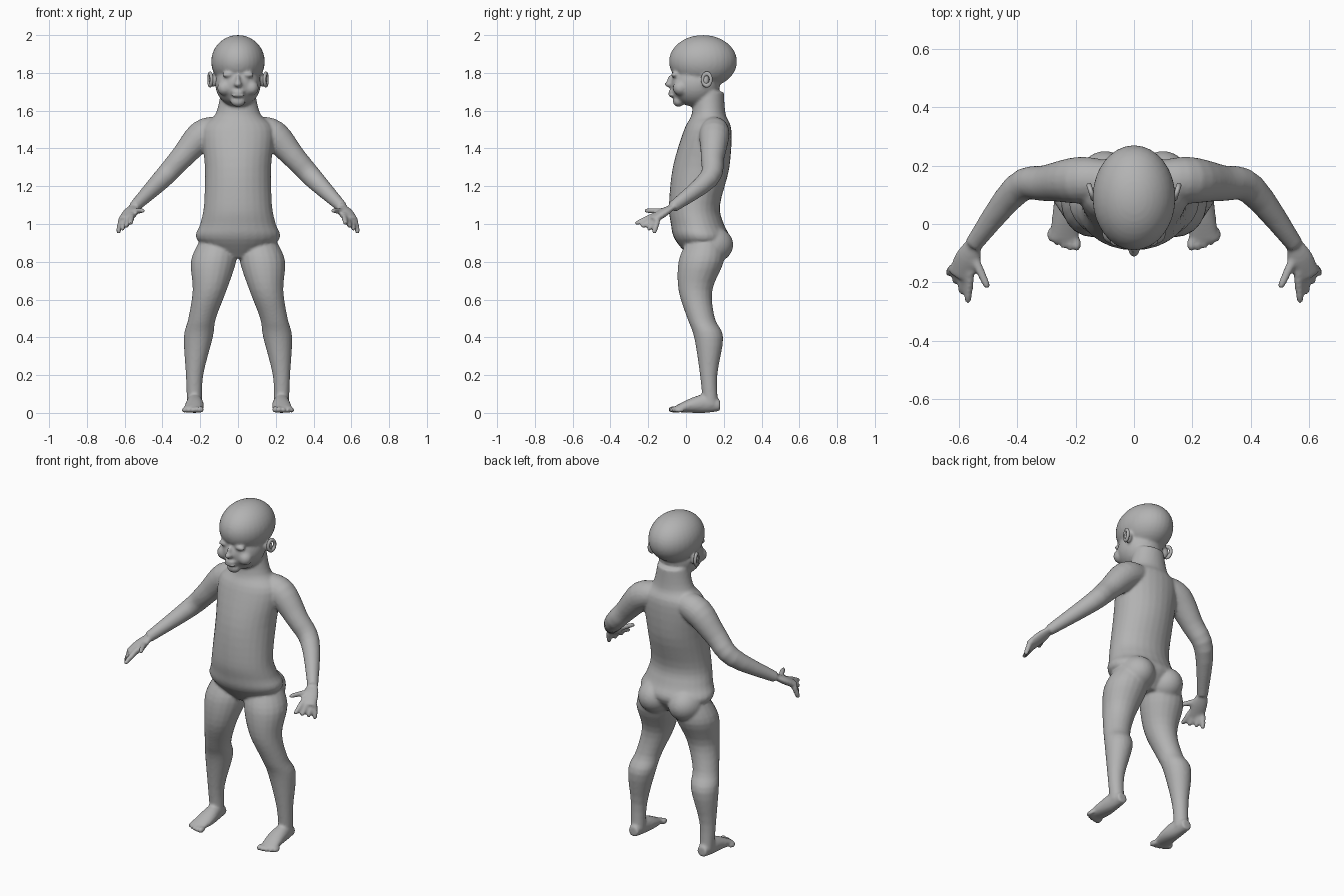
import bpy
import bmesh
import math
from mathutils import Vector, Matrix

if "Cube" in bpy.data.objects:
    bpy.data.objects.remove(bpy.data.objects["Cube"], do_unlink=True)

grey = bpy.data.materials.new("plain grey")
grey.use_nodes = True
grey.diffuse_color = (.45, .45, .45, 1)
grey.node_tree.nodes["Principled BSDF"].inputs["Base Color"].default_value = grey.diffuse_color

ACROSS, DEEP, UP = Matrix.Identity(3)
HORIZONTAL_SLICE = (ACROSS, DEEP)
FRONTAL_SLICE = (ACROSS, UP)


def smooth_rows(rows, steps=4):
    """Pass a Catmull-Rom curve through rows of numbers."""
    padded = [rows[0], *rows, rows[-1]]
    result = []
    for before, start, end, after in zip(padded, padded[1:], padded[2:], padded[3:]):
        for step in range(steps):
            t = step / steps
            row = []
            for p, a, b, n in zip(before, start, end, after):
                leave, arrive = (b - p) / 2, (n - a) / 2
                bend = 3 * (b - a) - 2 * leave - arrive
                curl = 2 * (a - b) + leave + arrive
                row.append(a + t * (leave + t * (bend + t * curl)))
            result.append(row)
    result.append(rows[-1])
    return result


def loft(bm, rows, side=1, axes=None, sides=20, flatness=1):
    """Skin a closed tube; rows hold centre x, y, z, half width and optional half depth."""
    rows = smooth_rows(rows)
    centres = [Vector((side * row[0], row[1], row[2])) for row in rows]
    rings = []
    for i, (centre, row) in enumerate(zip(centres, rows)):
        if axes:
            u, v = axes
        else:
            ahead = centres[min(i + 1, len(rows) - 1)]
            behind = centres[max(i - 1, 0)]
            tangent = (ahead - behind).normalized()
            u = tangent.cross(UP).normalized()
            v = u.cross(tangent) * flatness
        ring = []
        for k in range(sides):
            angle = math.tau * k / sides
            offset = u * row[3] * math.cos(angle) + v * row[-1] * math.sin(angle)
            ring.append(bm.verts.new(centre + offset))
        rings.append(ring)
    for lower, upper in zip(rings, rings[1:]):
        for k in range(sides):
            bm.faces.new((lower[k - 1], lower[k], upper[k], upper[k - 1]))
    bm.faces.new(rings[0])
    bm.faces.new(rings[-1])


def blob(bm, centre, size):
    """Add an ellipsoid with the given half sizes."""
    place = Matrix.Translation(centre) @ Matrix.Diagonal((*size, 1))
    bmesh.ops.create_uvsphere(bm, u_segments=32, v_segments=20, radius=1, matrix=place)


def add_finger(bm, base, tip, side):
    loft(bm, [(*base, .016), (*base.lerp(tip, .8), .014), (*tip, .008)], side, sides=10)


body = bmesh.new()

# Torso and neck: height, front, back and half width
torso = [(.82, .02, .16, .1), (.92, -.06, .23, .22), (1, -.08, .2, .2),
         (1.1, -.09, .18, .18), (1.3, -.07, .23, .175), (1.5, -.01, .24, .19),
         (1.58, .03, .21, .12), (1.7, .04, .2, .09)]
loft(body, [(0, (front + back) / 2, z, width, (back - front) / 2)
            for z, front, back, width in torso], axes=HORIZONTAL_SLICE, sides=28)

# Skull, face and chin
blob(body, (0, .09, 1.86), (.142, .18, .14))
blob(body, (0, .05, 1.74), (.12, .13, .12))
blob(body, (0, -.04, 1.65), (.04, .03, .03))

# Nose and lips
blob(body, (0, -.09, 1.74), (.02, .024, .016))
blob(body, (0, -.08, 1.76), (.012, .02, .03))
for lip_height in (1.7, 1.68):
    blob(body, (0, -.075, lip_height), (.035, .02, .009))

arm = [(.1, .15, 1.5, .07), (.19, .15, 1.47, .08), (.3, .14, 1.35, .062),
       (.4, .12, 1.24, .053), (.55, -.07, 1.09, .03)]
palm = [(.55, -.07, 1.09, .03), (.57, -.12, 1.06, .045), (.6, -.18, 1.02, .04)]
leg = [(.11, .1, .9, .1), (.13, .08, .8, .12), (.15, .05, .65, .09),
       (.19, .08, .5, .073), (.21, .12, .4, .077), (.23, .12, .2, .046),
       (.23, .13, .04, .04)]
foot = [(.23, .18, .04, .03, .03), (.23, .11, .05, .04, .05),
        (.23, .03, .04, .05, .04), (.24, -.06, .02, .05, .015)]

index_base, index_tip = Vector((.56, -.16, 1.05)), Vector((.57, -.27, 1))
little_base, little_tip = Vector((.62, -.15, 1.02)), Vector((.635, -.17, .95))
thumb_base, thumb_tip = Vector((.55, -.11, 1.07)), Vector((.5, -.22, 1.07))

for side in (1, -1):
    # Cheek, closed eyelid and ear shell
    blob(body, (.07 * side, -.03, 1.72), (.04, .04, .04))
    blob(body, (.055 * side, -.06, 1.79), (.03, .02, .014))
    blob(body, (.13 * side, .105, 1.76), (.025, .02, .035))

    # Arm and hand
    loft(body, arm, side)
    loft(body, palm, side, flatness=.5)
    for i in range(4):
        add_finger(body, index_base.lerp(little_base, i / 3), index_tip.lerp(little_tip, i / 3), side)
    add_finger(body, thumb_base, thumb_tip, side)

    # Seat, leg and foot
    blob(body, (.1 * side, .13, .89), (.1, .12, .1))
    loft(body, leg, side, HORIZONTAL_SLICE)
    loft(body, foot, side, FRONTAL_SLICE)
    for i in range(5):
        size = .018 - i * .001
        blob(body, ((.196 + i * .0225) * side, -.068 + i * i * .002, size), (size * .8, .027, size))

# Merge everything into one continuous skin
bmesh.ops.recalc_face_normals(body, faces=body.faces)
mesh = bpy.data.meshes.new("body")
body.to_mesh(mesh)
body.free()
mesh.materials.append(grey)
skin = bpy.data.objects.new("body", mesh)
bpy.context.collection.objects.link(skin)
merge = skin.modifiers.new("merge", "REMESH")
merge.mode = "VOXEL"
merge.voxel_size = .008
merge.use_smooth_shade = True
soften = skin.modifiers.new("soften", "SMOOTH")
soften.iterations = 5

# Ear rims, flared outward at the back
for side, name in ((1, "left_ear_rim"), (-1, "right_ear_rim")):
    bpy.ops.mesh.primitive_torus_add(
        major_radius=.023, minor_radius=.009, major_segments=24, minor_segments=10,
        location=(.147 * side, .11, 1.765), rotation=(0, math.pi / 2, -.3 * side))
    rim = bpy.context.object
    rim.name = name
    rim.scale.x = 1.35
    rim.data.materials.append(grey)
    bpy.ops.object.shade_smooth()
